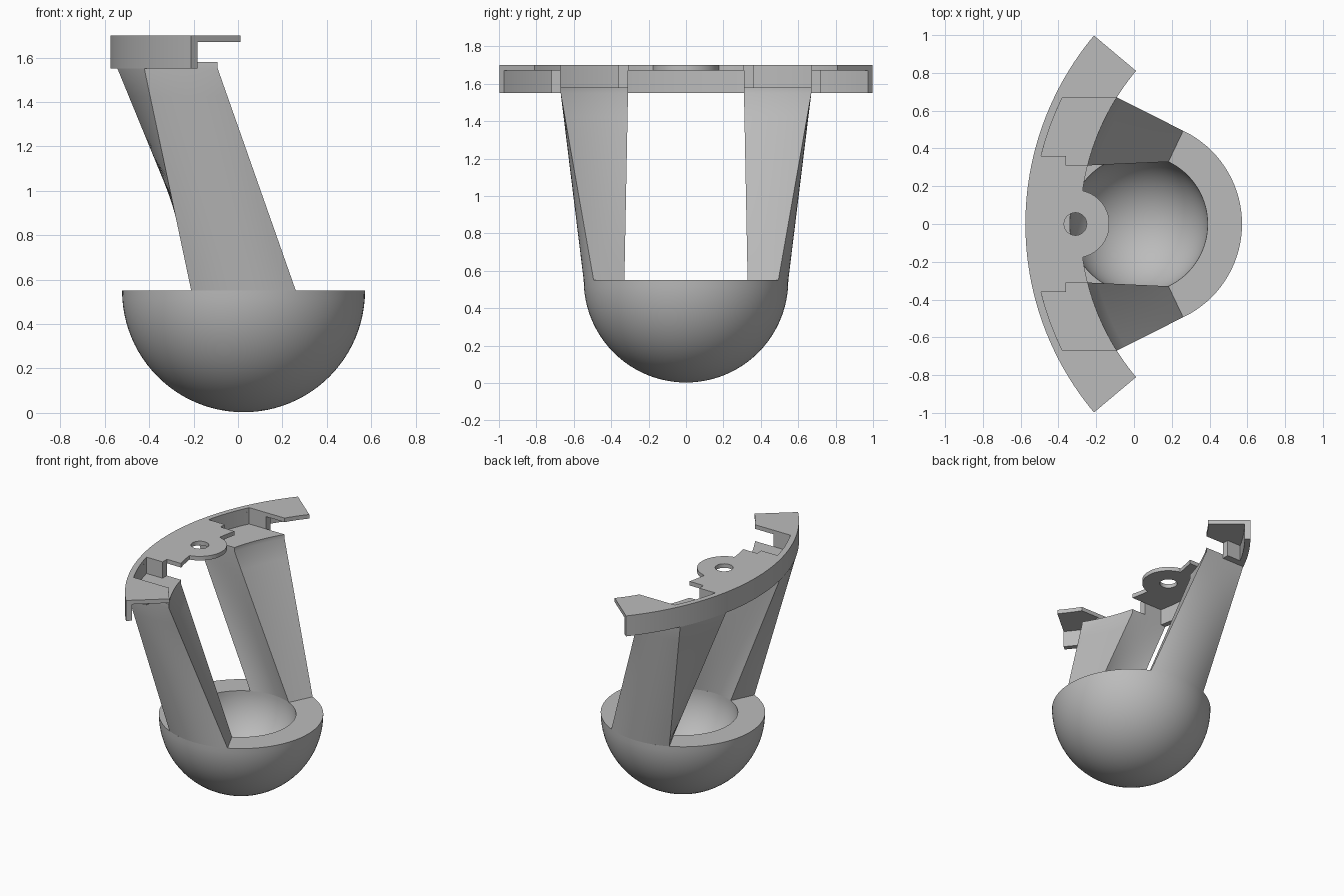
import bpy, bmesh
from math import sin, cos, pi, radians, sqrt, asin, degrees

if "Cube" in bpy.data.objects:
    bpy.data.objects.remove(bpy.data.objects["Cube"])

grey = bpy.data.materials.new("plain_grey")
grey.use_nodes = True
GREY = (0.5, 0.5, 0.5, 1)
grey.diffuse_color = GREY
grey.node_tree.nodes["Principled BSDF"].inputs["Base Color"].default_value = GREY

# Shared dimensions
BX, RIM, R_OUT, R_IN = 0.025, 0.55, 0.547, 0.365        # bowl
AX, ARC_OUT, ARC_WALL, ARC_IN = 0.977, 1.552, 1.512, 1.261  # curved bracket
BOTTOM, SEAT, UNDER, TOP = 1.55, 1.58, 1.67, 1.70
Y_IN, Y_OUT, RIB, SPAN = 0.31, 0.67, 0.05, 40


def lerp(a, b, t):
    return a + (b - a) * t


def arc_x(r, y):
    return AX - sqrt(r * r - y * y)


def arc(r, a0, a1, n):
    """Points of the bracket arc, angles in degrees from the -x direction."""
    angles = [radians(lerp(a0, a1, i / n)) for i in range(n + 1)]
    return [(AX - r * cos(a), r * sin(a)) for a in angles]


def angle_at(r, y):
    return degrees(asin(y / r))


def finish(name, bm):
    bmesh.ops.recalc_face_normals(bm, faces=bm.faces)
    mesh = bpy.data.meshes.new(name)
    bm.to_mesh(mesh)
    bm.free()
    mesh.materials.append(grey)
    obj = bpy.data.objects.new(name, mesh)
    bpy.context.collection.objects.link(obj)
    bpy.ops.object.select_all(action="DESELECT")
    obj.select_set(True)
    bpy.context.view_layer.objects.active = obj
    bpy.ops.object.shade_smooth_by_angle(angle=radians(30))
    return obj


def prism(name, loops, z0, z1):
    """Extrude an outline, with optional hole loops, from z0 to z1."""
    bm = bmesh.new()
    edges = []
    for loop in loops:
        vs = [bm.verts.new((x, y, z0)) for x, y in loop]
        edges += [bm.edges.new((vs[i - 1], vs[i])) for i in range(len(vs))]
    bmesh.ops.triangle_fill(bm, use_beauty=True, edges=edges)
    out = bmesh.ops.extrude_face_region(bm, geom=bm.faces[:])["geom"]
    for v in out:
        if isinstance(v, bmesh.types.BMVert):
            v.co.z = z1
    return finish(name, bm)


# Bowl: hollow hemisphere, lathed from a half profile
bm = bmesh.new()
N = 24
profile = [(R_OUT * sin(pi / 2 * i / N), RIM - R_OUT * cos(pi / 2 * i / N)) for i in range(N + 1)]
profile += [(R_IN * cos(pi / 2 * i / N), RIM - R_IN * sin(pi / 2 * i / N)) for i in range(N + 1)]
vs = [bm.verts.new((BX + r, 0, z)) for r, z in profile]
es = [bm.edges.new(p) for p in zip(vs, vs[1:])]
bmesh.ops.spin(bm, geom=vs + es, cent=(BX, 0, 0), axis=(0, 0, 1), angle=2 * pi, steps=96)
bmesh.ops.remove_doubles(bm, verts=bm.verts, dist=0.0005)
finish("bowl", bm)


# Arms: lofted from a slice of the bowl rim to a slice of the bracket
def arm_point(u, v, t):
    a = radians(lerp(64.5, 115.5, u))
    r = lerp(R_IN, R_OUT, v)
    y = lerp(Y_IN, Y_OUT, v)
    x = lerp(arc_x(ARC_IN, y), arc_x(ARC_OUT - 0.001, y), u)
    return lerp(BX + r * cos(a), x, t), lerp(r * sin(a), y, t)


def arm(name, side):
    bm = bmesh.new()
    n = 12
    steps = [i / n for i in range(n)]
    border = [(s, 0) for s in steps] + [(1, s) for s in steps]
    border += [(1 - s, 1) for s in steps] + [(0, 1 - s) for s in steps]
    levels = [(t / 8, lerp(RIM, BOTTOM, t / 8)) for t in range(9)] + [(1, SEAT)]
    rings = []
    for t, z in levels:
        points = [arm_point(u, v, t) for u, v in border]
        rings.append([bm.verts.new((x, side * y, z)) for x, y in points])
    for low, high in zip(rings, rings[1:]):
        for i in range(len(border)):
            bm.faces.new((low[i - 1], low[i], high[i], high[i - 1]))
    bm.faces.new(rings[-1])
    finish(name, bm)


# Ribs that hold each arm in its socket
def rib(name, side, y0, x_end):
    y1 = y0 + RIB
    box = [(arc_x(ARC_WALL + 0.02, y0), y0), (x_end, y0), (x_end, y1), (arc_x(ARC_WALL + 0.02, y1), y1)]
    prism(name, [[(x, side * y) for x, y in box]], BOTTOM, UNDER)


for label, side in (("left", -1), ("right", 1)):
    arm("front_arm" if side < 0 else "back_arm", side)
    end = "front" if side < 0 else "back"
    rib(end + "_inner_rib", side, Y_IN, -0.36)
    rib(end + "_outer_rib", side, Y_OUT, -0.24)

# Curved wall of the bracket
prism("bracket_wall", [arc(ARC_OUT, -SPAN, SPAN, 48) + arc(ARC_WALL, SPAN, -SPAN, 48)], BOTTOM, UNDER)

# Top plate with arm sockets and a round drilled tab
TAB_X, TAB_R, HOLE_R = -0.31, 0.18, 0.06
half = arc(ARC_IN, SPAN, angle_at(ARC_IN, Y_OUT), 8)
half += arc(ARC_WALL, angle_at(ARC_WALL, Y_OUT), angle_at(ARC_WALL, Y_IN + RIB), 10)
half += [(-0.36, Y_IN + RIB), (-0.36, Y_IN)]
half += arc(ARC_IN, angle_at(ARC_IN, Y_IN), angle_at(ARC_IN, 0.185), 4)
half += [(TAB_X + TAB_R * cos(radians(a)), TAB_R * sin(radians(a))) for a in range(77, 0, -7)]
outline = half + [(x, -y) for x, y in reversed(half) if y > 1e-6]
if abs(half[-1][1]) < 1e-6:
    outline = half + [(x, -y) for x, y in reversed(half[:-1])]
outline += arc(ARC_OUT, -SPAN, SPAN, 48)
hole = [(TAB_X + HOLE_R * cos(a * pi / 16), HOLE_R * sin(a * pi / 16)) for a in range(32)]
prism("bracket_plate", [outline, hole], UNDER, TOP)
